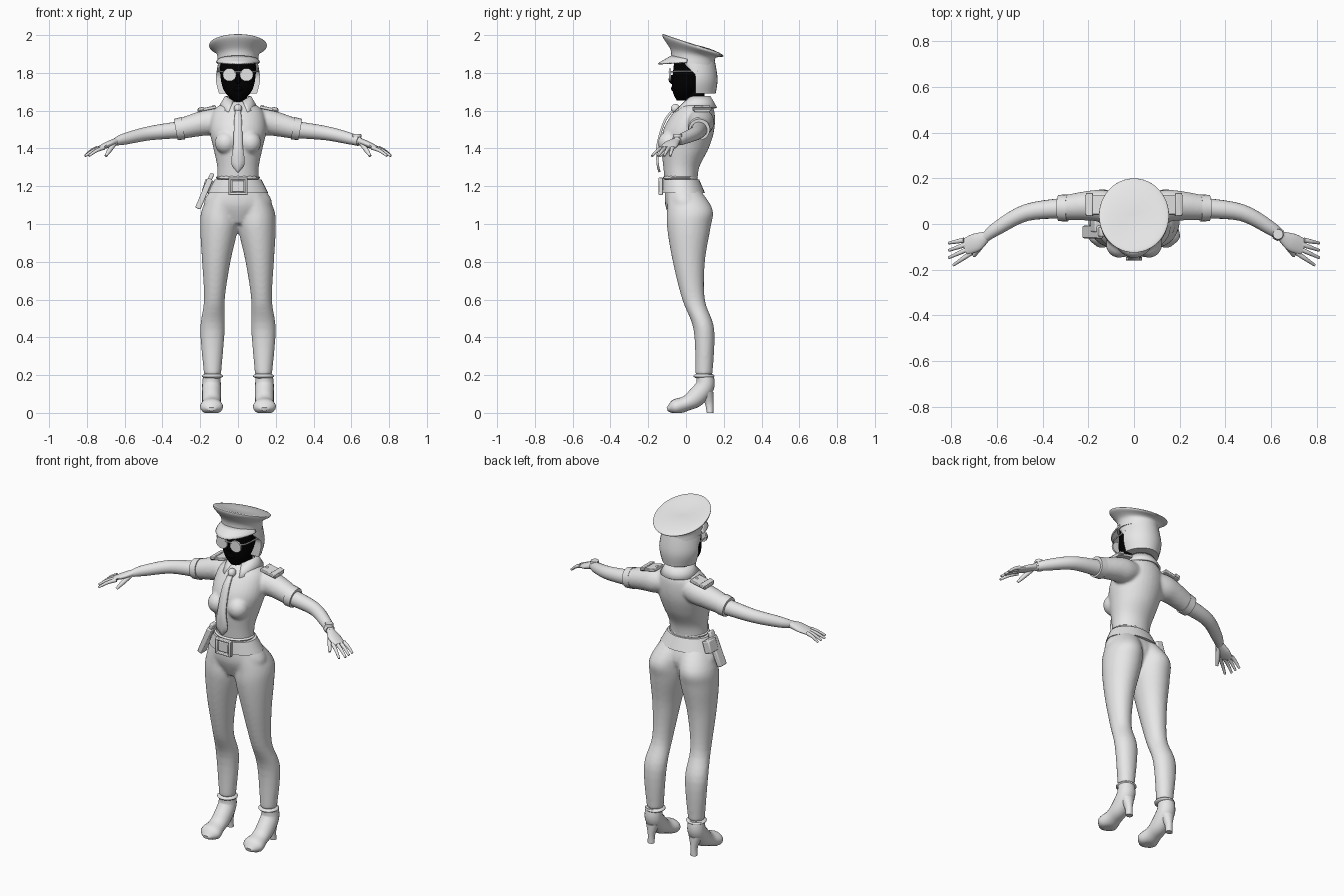
import bpy, bmesh
from math import sin, cos, pi, radians
from mathutils import Vector, Euler

if "Cube" in bpy.data.objects:
    bpy.data.objects.remove(bpy.data.objects["Cube"])


def material(name, value):
    mat = bpy.data.materials.new(name)
    mat.use_nodes = True
    mat.diffuse_color = (value, value, value, 1)
    mat.node_tree.nodes["Principled BSDF"].inputs["Base Color"].default_value = mat.diffuse_color
    return mat


GREY = material("light grey", .8)
BLACK = material("black", 0)


def spline(rows, steps=5):
    """Smoothly fill in steps between the given rows of numbers."""
    out, last = [], len(rows) - 1
    for i in range(last):
        before, start, end, after = (rows[max(0, min(last, i + o))] for o in (-1, 0, 1, 2))
        for step in range(steps):
            t = step / steps
            out.append([q + t / 2 * (r - p + t * (2 * p - 5 * q + 4 * r - s + t * (3 * (q - r) + s - p)))
                        for p, q, r, s in zip(before, start, end, after)])
    return out + [list(rows[-1])]


def turn(count):
    return [2 * pi * i / count for i in range(count)]


def stack(rows, count=32):
    """Level oval rings from rows of z, left x, right x, front y, back y."""
    return [[Vector(((left + right) / 2 + (right - left) / 2 * cos(a),
                     (front + back) / 2 + (back - front) / 2 * sin(a), z)) for a in turn(count)]
            for z, left, right, front, back in spline(rows)]


def centred(rows):
    """Rings centred on x from rows of z, half width, front y, back y."""
    return stack([(z, -half, half, front, back) for z, half, front, back in rows])


def blob(centre, radii, count=20):
    """Rings of an ellipsoid."""
    rings = []
    for lift in (pi * (i + .1) / (count + .2) for i in range(count + 1)):
        rings.append([Vector(centre) + Vector((radii[0] * sin(lift) * cos(a), radii[1] * sin(lift) * sin(a),
                                               radii[2] * cos(lift))) for a in turn(count)])
    return rings


def tube(rows, hint=(0, 1, 0), count=20):
    """Oval rings square to a path, rows of x, y, z, side radius and, if it differs, the other radius."""
    rows = spline(rows)
    points, rings = [Vector(row[:3]) for row in rows], []
    for i, (point, row) in enumerate(zip(points, rows)):
        along = (points[min(i + 1, len(points) - 1)] - points[max(i - 1, 0)]).normalized()
        side = Vector(hint)
        side = (side - along * side.dot(along)).normalized()
        other = along.cross(side)
        rings.append([point + side * row[3] * cos(a) + other * row[-1] * sin(a) for a in turn(count)])
    return rings


def box(centre, size, tilt=0):
    """Two square rings, tilted about y."""
    matrix = Euler((0, tilt, 0)).to_matrix()
    return [[Vector(centre) + matrix @ Vector((x * size[0], y * size[1], z * size[2])) / 2
             for x, y in ((-1, -1), (1, -1), (1, 1), (-1, 1))] for z in (-1, 1)]


def part(name, sided=(), middle=(), mat=GREY, closed=True, thick=0, bevel=0, voxel=0):
    """Skin ring sets into one object; sided sets are mirrored across x."""
    bm = bmesh.new()
    flipped = [[[Vector((-p.x, p.y, p.z)) for p in ring] for ring in rings] for rings in sided]
    for rings in [*sided, *flipped, *middle]:
        loops = [[bm.verts.new(p) for p in ring] for ring in rings]
        count = len(loops[0])
        for low, high in zip(loops, loops[1:]):
            for i in range(count if closed else count - 1):
                j = (i + 1) % count
                bm.faces.new((low[i], low[j], high[j], high[i]))
        if closed:
            bm.faces.new(loops[0])
            bm.faces.new(loops[-1])
    bmesh.ops.recalc_face_normals(bm, faces=bm.faces)
    for face in bm.faces:
        face.smooth = True
    mesh = bpy.data.meshes.new(name)
    bm.to_mesh(mesh)
    bm.free()
    mesh.set_sharp_from_angle(angle=radians(45))
    mesh.materials.append(mat)
    ob = bpy.data.objects.new(name, mesh)
    bpy.context.scene.collection.objects.link(ob)
    if thick:
        mod = ob.modifiers.new("Thickness", 'SOLIDIFY')
        mod.thickness, mod.offset = thick, 0
    if bevel:
        mod = ob.modifiers.new("Bevel", 'BEVEL')
        mod.width, mod.segments = bevel, 2
    if voxel:
        mod = ob.modifiers.new("Blend", 'REMESH')
        mod.mode, mod.voxel_size, mod.use_smooth_shade = 'VOXEL', voxel, True
        mod = ob.modifiers.new("Soften", 'SMOOTH')
        mod.factor, mod.iterations = .5, 6


# Trousers: two legs blended into a pelvis, with cuffs
leg = stack([(.2, .09, .18, .05, .14), (.44, .07, .2, .04, .15), (.6, .07, .18, -.02, .1), (.8, .04, .19, -.07, .1),
             (.98, 0, .2, -.1, .13), (1.08, 0, .19, -.1, .14), (1.2, -.02, .13, -.1, .06)])
pelvis = centred([(1, .06, -.07, .06), (1.1, .18, -.11, .1), (1.2, .13, -.11, .07)])
part("trousers", [leg], [pelvis], voxel=.009)
part("trouser_cuffs", [blob((.135, .095, .195), (.056, .056, .016))])

# Heeled boots, flat on the ground
foot = tube([(.14, y, z, side, up) for y, z, side, up in (
    (.1, .2, .045, .045), (.1, .14, .05, .05), (.05, .08, .05, .05), (0, .05, .05, .04), (-.06, .03, .06, .04),
    (-.1, .02, .02, .01))], hint=(1, 0, 0))
for point in sum(foot, []):
    point.z = max(point.z, 0)
heel = stack([(0, .12, .16, .11, .145), (.05, .12, .16, .1, .145), (.11, .1, .18, .07, .145)])
part("boots", [foot, heel])

# Shirt: torso, bust and short sleeves blended together
torso = centred([(1.2, .11, -.11, .06), (1.3, .11, -.12, .07), (1.4, .13, -.13, .12), (1.5, .15, -.12, .15),
                 (1.6, .13, -.06, .15), (1.65, .06, 0, .12)])
bust = blob((.065, -.09, 1.43), (.058, .058, .06))
sleeve = tube([(.08, .08, 1.55, .06), (.14, .08, 1.54, .07), (.2, .08, 1.53, .065), (.32, .07, 1.5, .053)])
part("shirt", [bust, sleeve], [torso], voxel=.008)
part("shirt_hem", middle=[blob((0, -.03, 1.245), (.117, .093, .02))])
part("sleeve_cuffs", [tube([(.29, .07, 1.507, .06), (.33, .07, 1.5, .057)])])

# Arms, hands and fanned fingers
digits = [tube([(.65, -.07, 1.43, .012), (.68, -.11, 1.39, .012), (.7, -.14, 1.36, .007)])]
for i in range(4):
    base = Vector((.71 + i / 90, -.125 + i / 55, 1.404))
    tip = Vector((.81 - .02 * (i == 0), -.18 + i / 31, 1.36))
    knuckle = base.lerp(tip, .5) + Vector((0, 0, .006))
    digits.append(tube([(*base, .011), (*knuckle, .009), (*tip, .006)]))
arm = tube([(.3, .07, 1.5, .045), (.47, .05, 1.48, .037), (.6, -.02, 1.45, .03, .025)[:4], (.65, -.06, 1.435, .02)])
palm = tube([(.64, -.05, 1.44, .02, .018), (.69, -.08, 1.42, .04, .017), (.74, -.1, 1.4, .035, .01)])
part("arms", [arm, palm, *digits])

# Wristwatch on the left wrist
part("watch", middle=[tube([(.62, -.04, 1.445, .028), (.64, -.05, 1.44, .027)]),
                      tube([(.63, -.045, 1.46, .024), (.63, -.045, 1.477, .022)])])

# Belt with a framed buckle, pouch and holster
part("belt", middle=[centred([(1.165, .16, -.13, .1), (1.235, .125, -.125, .07)])])
bars = [box((0, -.134, 1.2 + drop), (.1, .022, .013)) for drop in (-.04, .04)]
plate = box((0, -.13, 1.2), (.066, .022, .058))
part("buckle", [box((.044, -.134, 1.2), (.013, .022, .093))], [*bars, plate], bevel=.004)
part("belt_pouch", middle=[box((-.16, 0, 1.2), (.045, .07, .07), .3)], bevel=.006)
part("holster", middle=[box((-.18, -.035, 1.16), (.03, .055, .17), .4),
                        box((-.143, -.035, 1.25), (.022, .04, .04), .4)], bevel=.006)

# Collar, open and pointed at the front
angles = [radians(22 + 316 * i / 40) for i in range(41)]
collar = []
for drop in (0, .5, 1):
    ring = []
    for a in angles:
        point = max(0, cos(a)) ** 3
        wide = .065 + drop * (.035 + .035 * point)
        ring.append(Vector((wide * sin(a), .06 - wide * cos(a), 1.675 - .06 * drop - .03 * point)))
    collar.append(ring)
part("collar", middle=[collar], closed=False, thick=.01)

# Necktie and epaulettes
blade = spline([(1.62, .01, -.05), (1.55, .02, -.11), (1.42, .025, -.15), (1.32, .035, -.15), (1.275, .002, -.14)])
part("necktie", middle=[[[Vector((side * wide, y, z)) for side in (-1, 0, 1)] for z, wide, y in blade]],
     closed=False, thick=.012)
part("tie_knot", middle=[blob((0, -.055, 1.61), (.022, .025, .025))])
part("epaulettes", [box((.165, .085, 1.61), (.1, .085, .016), .2), box((.195, .085, 1.61), (.03, .1, .016), .24),
                    blob((.13, .085, 1.622), (.009, .009, .009))], bevel=.003)

# Head with nose, lips and neck
skull = centred([(1.655, .03, -.05, .01), (1.7, .07, -.07, .05), (1.76, .09, -.073, .08), (1.88, .1, -.06, .12)])
neck = centred([(1.6, .05, 0, .11), (1.74, .045, -.01, .09)])
nose = blob((0, -.07, 1.765), (.014, .022, .025))
lips = blob((0, -.068, 1.717), (.024, .011, .014))
part("head", middle=[skull, neck, nose, lips], mat=BLACK)

# Bobbed hair, cut open at the face
hair = centred([(1.69, .1, -.08, .157), (1.77, .117, -.08, .167), (1.88, .1, -.08, .15)])
for point in sum(hair, []):
    point.y = max(point.y, .05 - max(0, point.z - 1.79))
part("hair", middle=[hair])

# Glasses
lens = tube([(.045, -.09, 1.79, .036, .034), (.045, -.08, 1.79, .036, .034)], hint=(1, 0, 0))
temple = tube([(.077, -.08, 1.805, .004), (.097, -.05, 1.808, .004), (.108, .06, 1.81, .004)], hint=(0, 0, 1))
bridge = tube([(-.02, -.088, 1.805, .004), (.02, -.088, 1.805, .004)])
part("glasses", [lens, temple], [bridge])

# Peaked cap: band and tilted crown from rows of height, radius and slope
crown = [[Vector((radius * cos(a), .037 + 1.06 * radius * sin(a), z + slope * radius * sin(a))) for a in turn(48)]
         for z, radius, slope in spline([(1.85, .11, -.1), (1.9, .112, -.2), (1.94, .152, -.35), (1.953, .13, -.35),
                                         (1.95, .005, -.2)])]
part("cap", middle=[crown])
sweep = [radians(6 * i) for i in range(-12, 13)]
visor = [[Vector(((.109 + .012 * out) * sin(a), .045 - .119 * cos(a) - .072 * out * cos(1.2 * a),
                  1.862 + .028 * cos(a) - out * (.038 * cos(a) + .004))) for a in sweep] for out in (0, .35, .7, 1)]
part("cap_visor", middle=[visor], closed=False, thick=.008)
